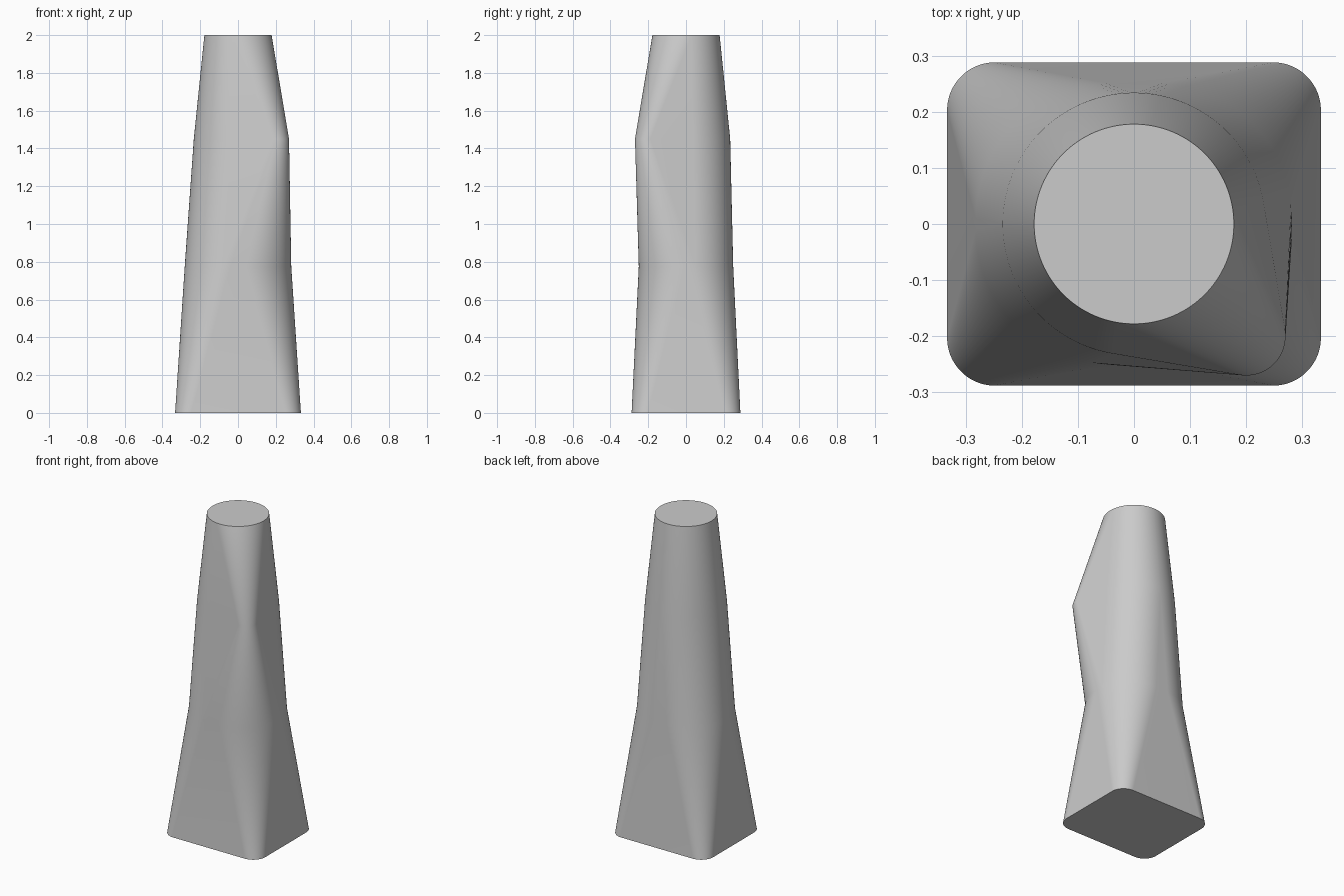
import bpy
import bmesh
from math import cos, sin, radians, acos, hypot, degrees

cube = bpy.data.objects.get("Cube")
if cube:
    bpy.data.objects.remove(cube)

grey = bpy.data.materials.new("plain grey")
grey.use_nodes = True
grey.diffuse_color = (0.6, 0.6, 0.6, 1)
grey.node_tree.nodes["Principled BSDF"].inputs["Base Color"].default_value = grey.diffuse_color


def rounded_rect(hx, hy, r):
    """Rounded rectangle as the hull of four corner discs."""
    return [(sx * (hx - r), sy * (hy - r), r) for sx in (-1, 1) for sy in (-1, 1)]


# Cross-sections from bottom to top: height and the discs they wrap around
R, CORNER, RC = 0.234, 0.2, 0.07
sections = [
    (0.0, rounded_rect(0.333, 0.288, 0.085)),
    (0.775, rounded_rect(0.282, 0.25, 0.24)),
    (1.45, [(0, 0, R), (CORNER, -CORNER, RC)]),
    (2.0, [(0, 0, 0.178)]),
]

# Outward directions, doubled where a section has a straight edge
spread = degrees(acos((R - RC) / hypot(CORNER, CORNER)))
EPS = 0.01
edges = [0, 90, 180, 270, (315 - spread) % 360, (315 + spread) % 360]
angles = {i * 3 + 1.5 for i in range(120)}
for a in edges:
    angles |= {(a - EPS) % 360, (a + EPS) % 360}
angles = sorted(angles)


def outline_point(discs, angle):
    """Furthest point of the wrapped outline in one direction."""
    c, s = cos(radians(angle)), sin(radians(angle))
    x, y, r = max(discs, key=lambda d: d[0] * c + d[1] * s + d[2])
    return x + r * c, y + r * s


# Lofted column with flat caps
bm = bmesh.new()
rings = [[bm.verts.new((*outline_point(d, a), z)) for a in angles] for z, d in sections]
n = len(angles)
for low, high in zip(rings, rings[1:]):
    for i in range(n):
        j = (i + 1) % n
        bm.faces.new((low[i], low[j], high[j], high[i]))
bm.faces.new(rings[0][::-1])
bm.faces.new(rings[-1])
bmesh.ops.remove_doubles(bm, verts=bm.verts, dist=0.0002)
bmesh.ops.recalc_face_normals(bm, faces=bm.faces)
mesh = bpy.data.meshes.new("column")
bm.to_mesh(mesh)
bm.free()
mesh.materials.append(grey)

column = bpy.data.objects.new("column", mesh)
bpy.context.collection.objects.link(column)
bpy.ops.object.select_all(action='DESELECT')
column.select_set(True)
bpy.context.view_layer.objects.active = column
bpy.ops.object.shade_smooth_by_angle(angle=radians(30))
